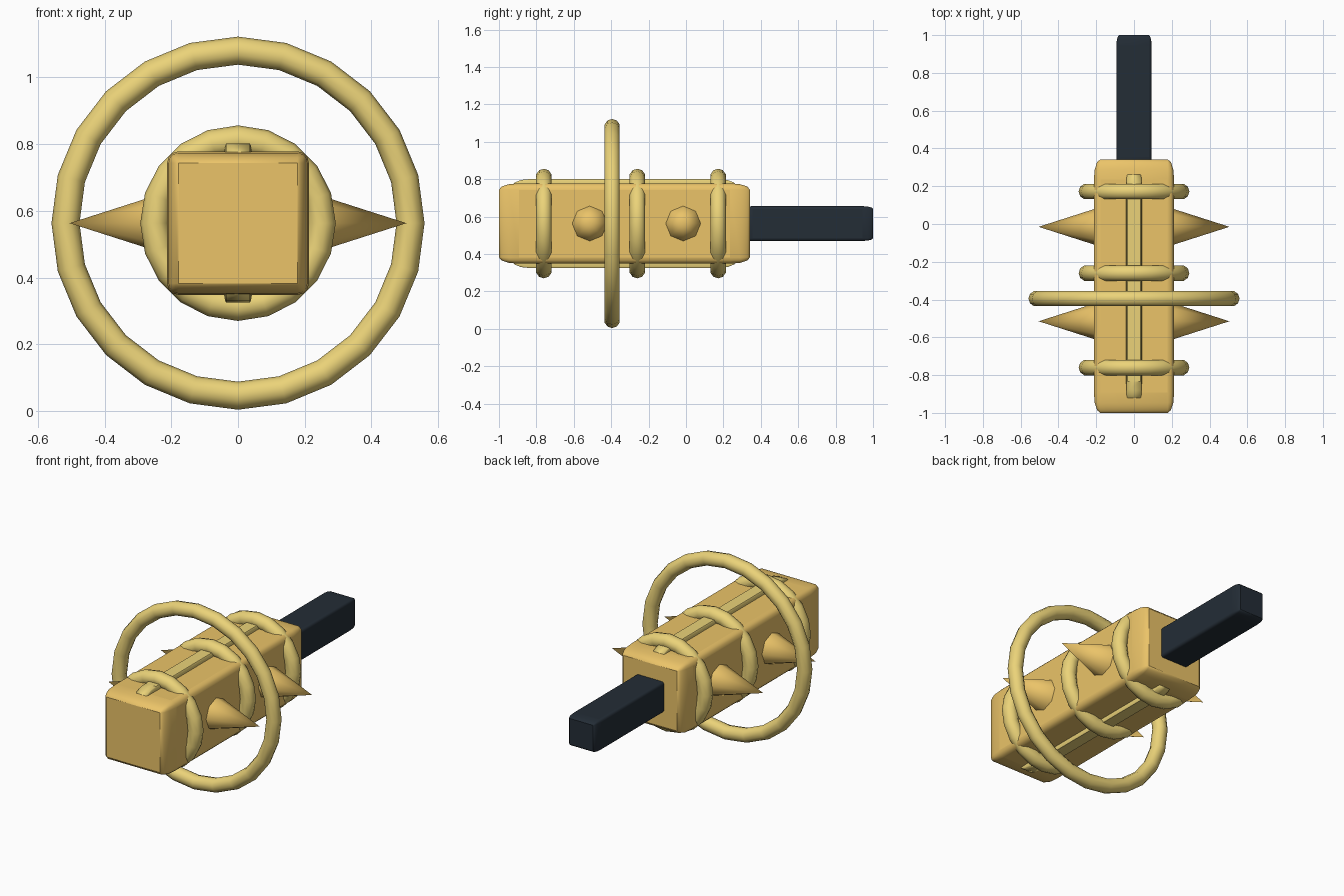
import bpy
from math import pi, radians

if "Cube" in bpy.data.objects:
    bpy.data.objects.remove(bpy.data.objects["Cube"])

ZC = 0.563  # height of the long axis


def material(name, rgb):
    m = bpy.data.materials.new(name)
    m.diffuse_color = (*rgb, 1)
    m.use_nodes = True
    m.node_tree.nodes["Principled BSDF"].inputs["Base Color"].default_value = m.diffuse_color
    return m


GOLD = material("gold", (0.83, 0.55, 0.14))
PALE = material("pale_gold", (0.83, 0.65, 0.19))
DARK = material("dark_grip", (0.017, 0.026, 0.037))


def finish(name, mat, angle=40):
    ob = bpy.context.object
    ob.name = name
    ob.data.materials.append(mat)
    bpy.ops.object.shade_smooth_by_angle(angle=radians(angle))
    return ob


def block(name, size, y0, y1, mat):
    """Box along y whose rounding stretches with its proportions."""
    bpy.ops.mesh.primitive_cube_add(size=1, location=(0, (y0 + y1) / 2, ZC))
    ob = bpy.context.object
    ob.scale = (size[0], y1 - y0, size[1])
    bev = ob.modifiers.new("rounding", 'BEVEL')
    bev.width = 0.08
    bev.segments = 3
    return finish(name, mat)


def ring(name, y, radius, tube, sides):
    bpy.ops.mesh.primitive_torus_add(
        location=(0, y, ZC), rotation=(pi / 2, 0, 0), major_radius=radius,
        minor_radius=tube, major_segments=sides, minor_segments=10)
    return finish(name, PALE)


# Main body, the rail running through it, and the grip
block("body", (0.425, 0.43), -1.0, 0.342, GOLD)
block("rail", (0.084, 0.476), -0.93, 0.27, PALE)
block("grip", (0.186, 0.186), 0.30, 1.0, DARK)

# Bands around the body and the large guard ring
for i, y in enumerate((-0.76, -0.26, 0.172)):
    ring(f"band_{i + 1}", y, 0.25, 0.043, 20)
ring("guard_ring", -0.395, 0.517, 0.042, 24)

# Side spikes
for y in (-0.515, -0.015):
    for side in (-1, 1):
        bpy.ops.mesh.primitive_cone_add(
            vertices=8, radius1=0.104, radius2=0, depth=0.325,
            location=(side * 0.3425, y, ZC), rotation=(0, side * pi / 2, 0))
        finish(f"spike_{'right' if side > 0 else 'left'}", GOLD, 50)
